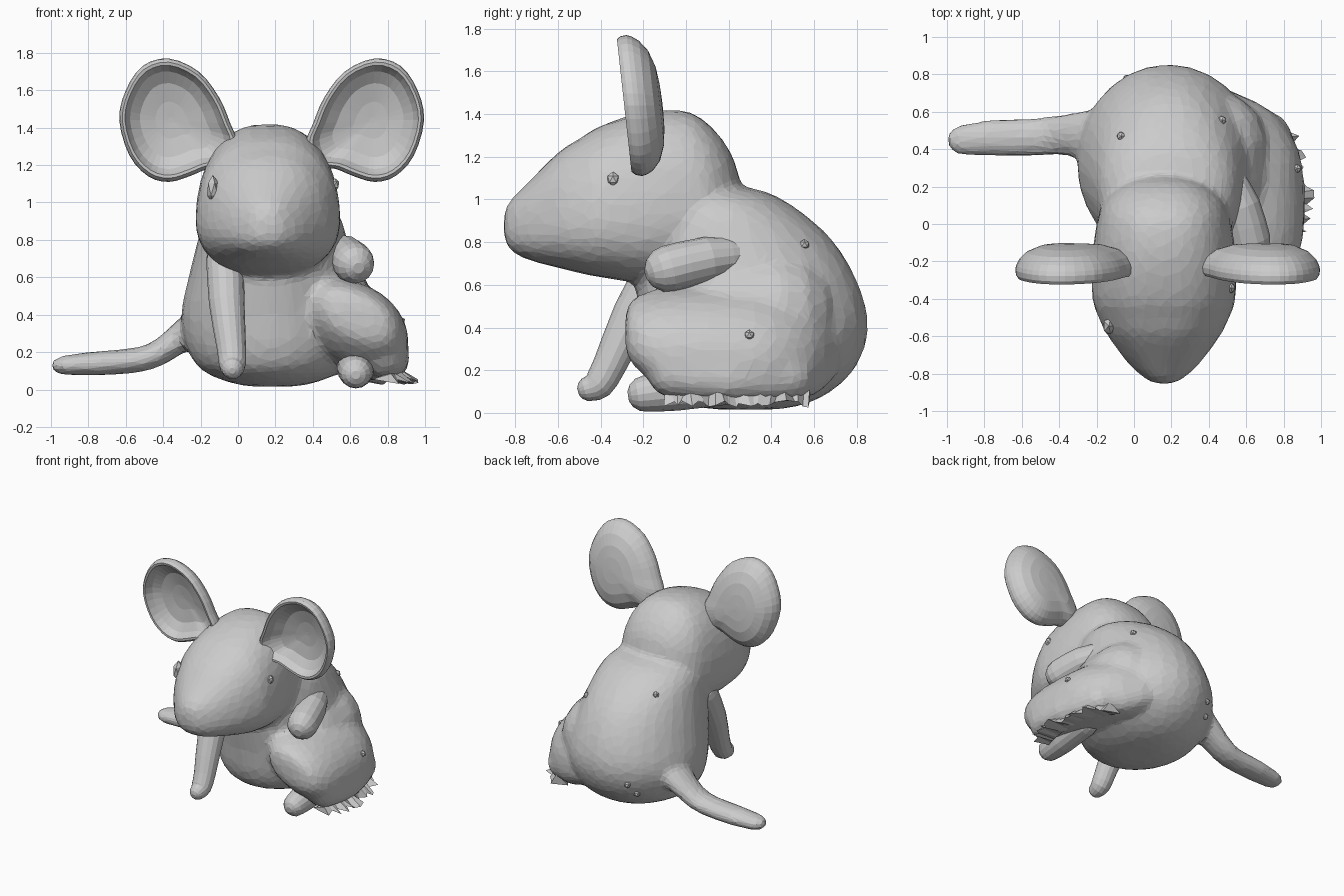
import bpy, bmesh, math, random
from mathutils import Vector

random.seed(4)
cube = bpy.data.objects.get("Cube")
if cube:
    bpy.data.objects.remove(cube)

grey = bpy.data.materials.new("plain_grey")
grey.use_nodes = True
GREY = (0.6, 0.6, 0.6, 1)
grey.diffuse_color = GREY
grey.node_tree.nodes["Principled BSDF"].inputs["Base Color"].default_value = GREY


def finish(bm, name):
    bmesh.ops.recalc_face_normals(bm, faces=bm.faces)
    mesh = bpy.data.meshes.new(name)
    bm.to_mesh(mesh)
    bm.free()
    mesh.materials.append(grey)
    ob = bpy.data.objects.new(name, mesh)
    bpy.context.collection.objects.link(ob)
    return ob


def curve(rows, steps=3, closed=False):
    """Smooth Catmull-Rom interpolation through rows of numbers."""
    n = len(rows)
    pick = (lambda i: rows[i % n]) if closed else (lambda i: rows[max(0, min(n - 1, i))])
    out = []
    for i in range(n if closed else n - 1):
        quad = list(zip(pick(i - 1), pick(i), pick(i + 1), pick(i + 2)))
        for k in range(steps):
            t = k / steps
            out.append([0.5 * (2 * b + (c - a) * t + (2 * a - 5 * b + 4 * c - d) * t * t
                               + (3 * b - a - 3 * c + d) * t ** 3) for a, b, c, d in quad])
    return out if closed else out + [list(rows[-1])]


def skin(bm, rings):
    """Bridge equal rings of points and cap both ends."""
    loops = [[bm.verts.new(p) for p in ring] for ring in rings]
    n = len(loops[0])
    for a, b in zip(loops, loops[1:]):
        for i in range(n):
            j = (i + 1) % n
            bm.faces.new((a[i], a[j], b[j], b[i]))
    bm.faces.new(loops[0])
    bm.faces.new(loops[-1])


def oval(centre, u, v, square=1.0, pear=0.0, n=28):
    """Ring with half-axes u and v; square < 1 fills corners, pear narrows the v end."""
    ring = []
    for i in range(n):
        a = math.tau * i / n
        c, s = math.cos(a), math.sin(a)
        c = math.copysign(abs(c) ** square, c)
        s = math.copysign(abs(s) ** square, s)
        ring.append(Vector(centre) + Vector(u) * c * (1 - pear * s) + Vector(v) * s)
    return ring


def tube(bm, path, flat=1.0, n=16):
    """Round-ended limb through (x, y, z, radius) points; flat squeezes its height."""
    path = curve(path, 2)
    pts = [Vector(p[:3]) for p in path]
    last = len(pts) - 1
    dome = [(math.sin(a), math.cos(a)) for a in (0, 0.45, 0.9, 1.3)]
    rings = []
    for i, p in enumerate(pts):
        d = (pts[min(i + 1, last)] - pts[max(i - 1, 0)]).normalized()
        ref = Vector((0, 1, 0)) if abs(d.x) > 0.7 else Vector((1, 0, 0))
        v = d.cross(ref).normalized()
        u = v.cross(d)
        r = path[i][3]
        ends = [(0, 1)]
        if i == 0:
            ends = [(-s, k) for s, k in reversed(dome)]
        if i == last:
            ends = dome
        for shift, k in ends:
            rings.append(oval(p + d * r * shift, u * r * k, v * r * k * flat, n=n))
    skin(bm, rings)


# Body: torso, head, thigh and tail fused into one soft skin
MID = 0.17
body = bmesh.new()
torso = [  # z, y centre, half depth, half width
    (0.015, 0.28, 0.12, 0.1), (0.035, 0.28, 0.26, 0.22), (0.1, 0.28, 0.4, 0.375),
    (0.22, 0.31, 0.49, 0.46), (0.4, 0.325, 0.53, 0.49), (0.6, 0.285, 0.525, 0.45),
    (0.8, 0.22, 0.475, 0.4), (0.95, 0.17, 0.36, 0.35), (1.03, 0.17, 0.22, 0.25),
    (1.06, 0.17, 0.1, 0.1)]
skin(body, [oval((MID + 0.015, y, z), (w, 0, 0), (0, d, 0)) for z, y, d, w in curve(torso)])

head = [  # y, z centre, half width, half height
    (-0.855, 0.88, 0.04, 0.045), (-0.83, 0.88, 0.095, 0.11), (-0.75, 0.895, 0.185, 0.175),
    (-0.6, 0.95, 0.295, 0.27), (-0.5, 0.97, 0.345, 0.315), (-0.4, 0.99, 0.377, 0.355),
    (-0.2, 1.01, 0.38, 0.4), (0, 1.03, 0.355, 0.385), (0.12, 1.02, 0.315, 0.32),
    (0.21, 1.0, 0.22, 0.22), (0.25, 1.0, 0.1, 0.1)]
skin(body, [oval((MID - 0.01, y, z), (w, 0, 0), (0, 0, h), 0.82, 0.13)
            for y, z, w, h in curve(head)])

thigh = [  # y, x centre, z centre, half width, half height
    (-0.285, 0.64, 0.38, 0.08, 0.07), (-0.25, 0.64, 0.38, 0.19, 0.14),
    (-0.1, 0.63, 0.35, 0.27, 0.22), (0.15, 0.62, 0.33, 0.29, 0.25),
    (0.4, 0.58, 0.32, 0.3, 0.25), (0.6, 0.48, 0.31, 0.26, 0.21), (0.72, 0.4, 0.3, 0.1, 0.1)]
skin(body, [oval((x, y, z), (w, 0, -0.3 * w), (0, 0, h), 0.9)
            for y, x, z, w, h in curve(thigh)])
tube(body, [(0.78, -0.06, 0.19, 0.125), (0.8, 0.2, 0.165, 0.12), (0.72, 0.48, 0.17, 0.12)])
tube(body, [(0.46, 0.2, 0.45, 0.26), (0.43, 0.42, 0.46, 0.29)])

tube(body, [(-0.12, 0.46, 0.4, 0.17), (-0.28, 0.475, 0.3, 0.13), (-0.4, 0.475, 0.21, 0.11),
            (-0.52, 0.465, 0.16, 0.105), (-0.75, 0.46, 0.14, 0.102),
            (-0.92, 0.45, 0.13, 0.085)], 0.65)

body_skin = finish(body, "body")
remesh = body_skin.modifiers.new("fuse", 'REMESH')
remesh.mode = 'VOXEL'
remesh.voxel_size = 0.022
soften = body_skin.modifiers.new("soften", 'SMOOTH')
soften.factor = 0.5
soften.iterations = 12
facets = body_skin.modifiers.new("facets", 'DECIMATE')
facets.ratio = 0.1

# Limbs
limbs = {
    "left_arm": [(0.5, 0.26, 0.74, 0.08), (0.57, 0.1, 0.72, 0.105), (0.62, -0.085, 0.675, 0.11)],
    "right_arm": [(-0.07, -0.12, 0.7, 0.1), (-0.06, -0.25, 0.46, 0.095),
                  (-0.035, -0.36, 0.22, 0.078), (-0.03, -0.41, 0.135, 0.072),
                  (-0.03, -0.45, 0.115, 0.06)],
    "left_foot": [(0.63, 0.2, 0.14, 0.1), (0.63, -0.05, 0.11, 0.1), (0.63, -0.19, 0.09, 0.085)],
}
for name, path in limbs.items():
    bm = bmesh.new()
    tube(bm, path)
    finish(bm, name)

# Ears: one thick-rimmed dish, built on each side of the head
OUTLINE = [(0.36, 1.31), (0.4, 1.42), (0.46, 1.56), (0.57, 1.7), (0.73, 1.77),
           (0.87, 1.73), (0.96, 1.6), (0.995, 1.44), (0.94, 1.25), (0.84, 1.14),
           (0.73, 1.11), (0.62, 1.14), (0.52, 1.18), (0.4, 1.2)]
DISH = [(0.05, -0.105), (0.3, -0.108), (0.55, -0.118), (0.78, -0.145), (0.92, -0.183),
        (0.98, -0.215), (1, -0.238), (0.985, -0.267), (0.94, -0.285), (0.89, -0.283),
        (0.85, -0.26), (0.79, -0.23), (0.6, -0.19), (0.3, -0.17), (0.05, -0.165)]
cx, cz = 0.72, 1.44
rim = curve(OUTLINE, closed=True)
for name, side in (("left_ear", 1), ("right_ear", -1)):
    bm = bmesh.new()
    rings = []
    for k, y in DISH:
        ring = []
        for x, z in rim:
            px, pz = cx + (x - cx) * k, cz + (z - cz) * k
            px = px if side > 0 else 2 * (MID + 0.01) - px
            ring.append((px, y - 0.11 * (pz - 1.4), pz))
        rings.append(ring)
    skin(bm, rings)
    finish(bm, name)

# Ragged fringe along the lower outer edge of the thigh
bm = bmesh.new()
STEPS = 24
rows = []
for i in range(STEPS):
    t = i / (STEPS - 1)
    y = -0.1 + 0.68 * t
    x = 0.88 - 0.34 * (t - 0.35) ** 2
    out = random.uniform(0.0, 0.09)
    rows.append([bm.verts.new(p) for p in (
        (x - 0.12, y, 0.055), (x - 0.02, y, random.uniform(0.08, 0.12)),
        (x + out, y + random.uniform(-0.02, 0.02), random.uniform(0.025, 0.06)))])
for a, b in zip(rows, rows[1:]):
    for k in range(3):
        bm.faces.new((a[k], a[(k + 1) % 3], b[(k + 1) % 3], b[k]))
bm.faces.new(rows[0])
bm.faces.new(rows[-1])
finish(bm, "thigh_fringe")


# Eyes and small bumps, set onto the skin
bpy.context.view_layer.update()
shaped = body_skin.evaluated_get(bpy.context.evaluated_depsgraph_get())


def bump(name, spot, size):
    place = shaped.closest_point_on_mesh(Vector(spot))[1]
    bm = bmesh.new()
    bmesh.ops.create_icosphere(bm, subdivisions=1, radius=1)
    bmesh.ops.scale(bm, vec=size, verts=bm.verts)
    bmesh.ops.translate(bm, vec=place, verts=bm.verts)
    finish(bm, name)


bump("right_eye", (-0.11, -0.53, 1.06), (0.035, 0.05, 0.075))
bump("left_eye", (0.5, -0.34, 1.09), (0.025, 0.03, 0.035))
SPOTS = [(0.5, 0.58, 0.81), (0.9, 0.3, 0.38), (-0.08, 0.48, 0.92),
         (-0.05, 0.8, 0.3), (-0.1, 0.75, 0.2)]
for i, spot in enumerate(SPOTS):
    bump(f"skin_bump_{i + 1}", spot, (0.025, 0.025, 0.025))
